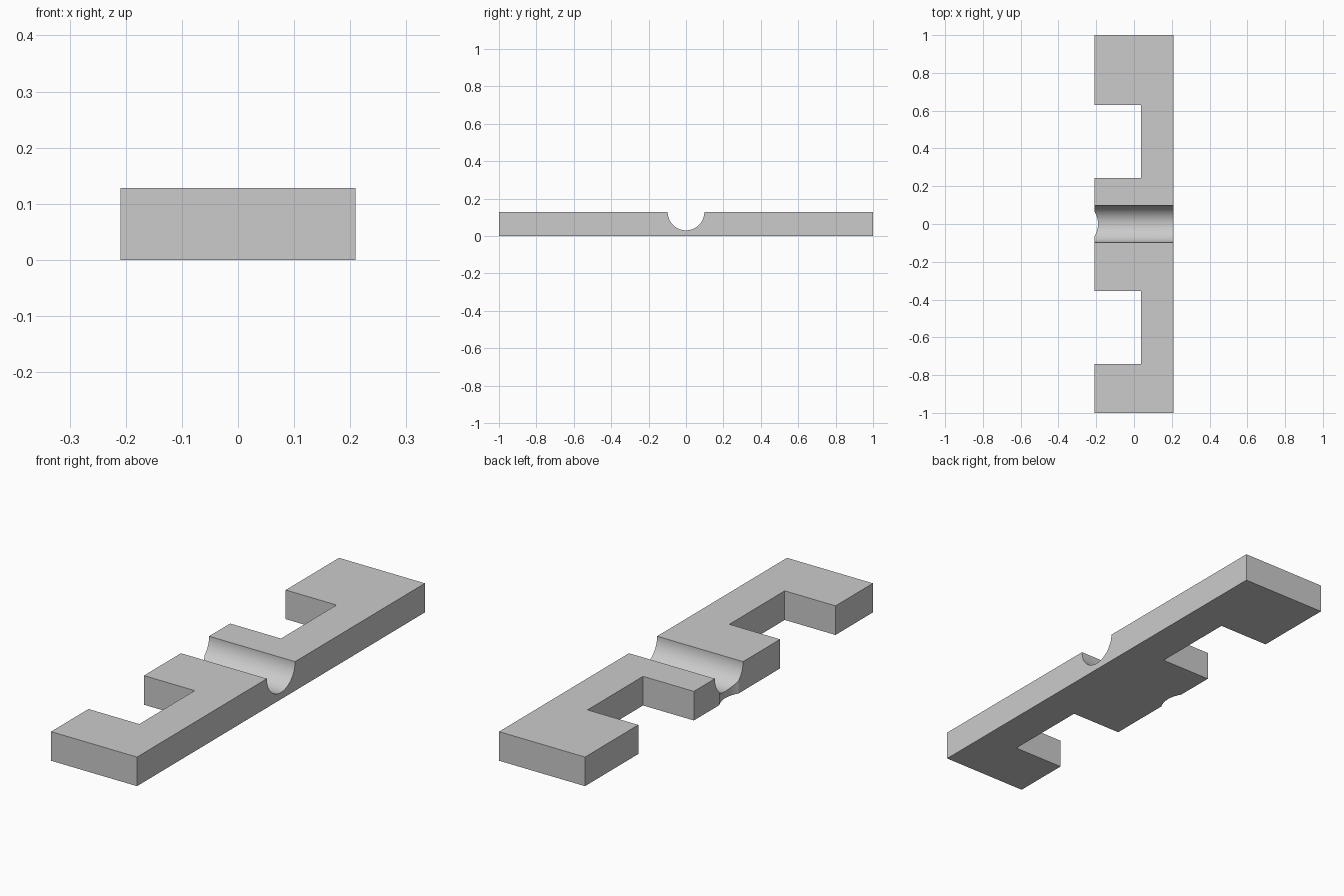
import bpy
import bmesh
import math
from mathutils import Matrix

default = bpy.data.objects.get("Cube")
if default:
    bpy.data.objects.remove(default, do_unlink=True)

HALF_W, HALF_L, H = 0.209, 1.0, 0.128
SPINE_X = 0.038          # inner wall of the side notches
GROOVE_R = 0.098
SCOOP_R, SCOOP_DEPTH = 0.127, 0.0185

grey = bpy.data.materials.new("light grey")
grey.use_nodes = True
colour = (0.6, 0.6, 0.6, 1)
grey.diffuse_color = colour
grey.node_tree.nodes["Principled BSDF"].inputs["Base Color"].default_value = colour


def make_object(name, bm):
    bmesh.ops.recalc_face_normals(bm, faces=bm.faces)
    mesh = bpy.data.meshes.new(name)
    bm.to_mesh(mesh)
    bm.free()
    mesh.materials.append(grey)
    obj = bpy.data.objects.new(name, mesh)
    bpy.context.collection.objects.link(obj)
    return obj


def cylinder_cutter(name, radius, depth, matrix):
    bm = bmesh.new()
    bmesh.ops.create_cone(bm, cap_ends=True, segments=96, radius1=radius,
                          radius2=radius, depth=depth, matrix=matrix)
    obj = make_object(name, bm)
    obj.hide_render = True
    return obj


# Bar outline with two side notches, extruded upward
outline = [(-HALF_W, -HALF_L), (HALF_W, -HALF_L), (HALF_W, HALF_L), (-HALF_W, HALF_L)]
for y_high, y_low in ((0.63, 0.244), (-0.355, -0.74)):
    outline += [(-HALF_W, y_high), (SPINE_X, y_high), (SPINE_X, y_low), (-HALF_W, y_low)]
bm = bmesh.new()
base = bm.faces.new([bm.verts.new((x, y, 0)) for x, y in outline])
top = bmesh.ops.extrude_face_region(bm, geom=[base])
bmesh.ops.translate(bm, vec=(0, 0, H),
                    verts=[v for v in top["geom"] if isinstance(v, bmesh.types.BMVert)])
bar = make_object("notched_bar", bm)

# Round groove across the top, and shallow upright scoop in the middle tab
cutters = [
    cylinder_cutter("groove_cutter", GROOVE_R, 1,
                    Matrix.Translation((0, 0, H)) @ Matrix.Rotation(math.pi / 2, 4, "Y")),
    cylinder_cutter("scoop_cutter", SCOOP_R, 1,
                    Matrix.Translation((-HALF_W + SCOOP_DEPTH - SCOOP_R, 0, 0))),
]
bpy.ops.object.select_all(action="DESELECT")
bpy.context.view_layer.objects.active = bar
bar.select_set(True)
for cutter in cutters:
    cut = bar.modifiers.new(cutter.name, "BOOLEAN")
    cut.operation = "DIFFERENCE"
    cut.solver = "EXACT"
    cut.object = cutter
    bpy.ops.object.modifier_apply(modifier=cut.name)
    bpy.data.objects.remove(cutter, do_unlink=True)

# Smooth curved cuts, crisp edges elsewhere
bpy.ops.object.shade_smooth_by_angle(angle=math.radians(20))
